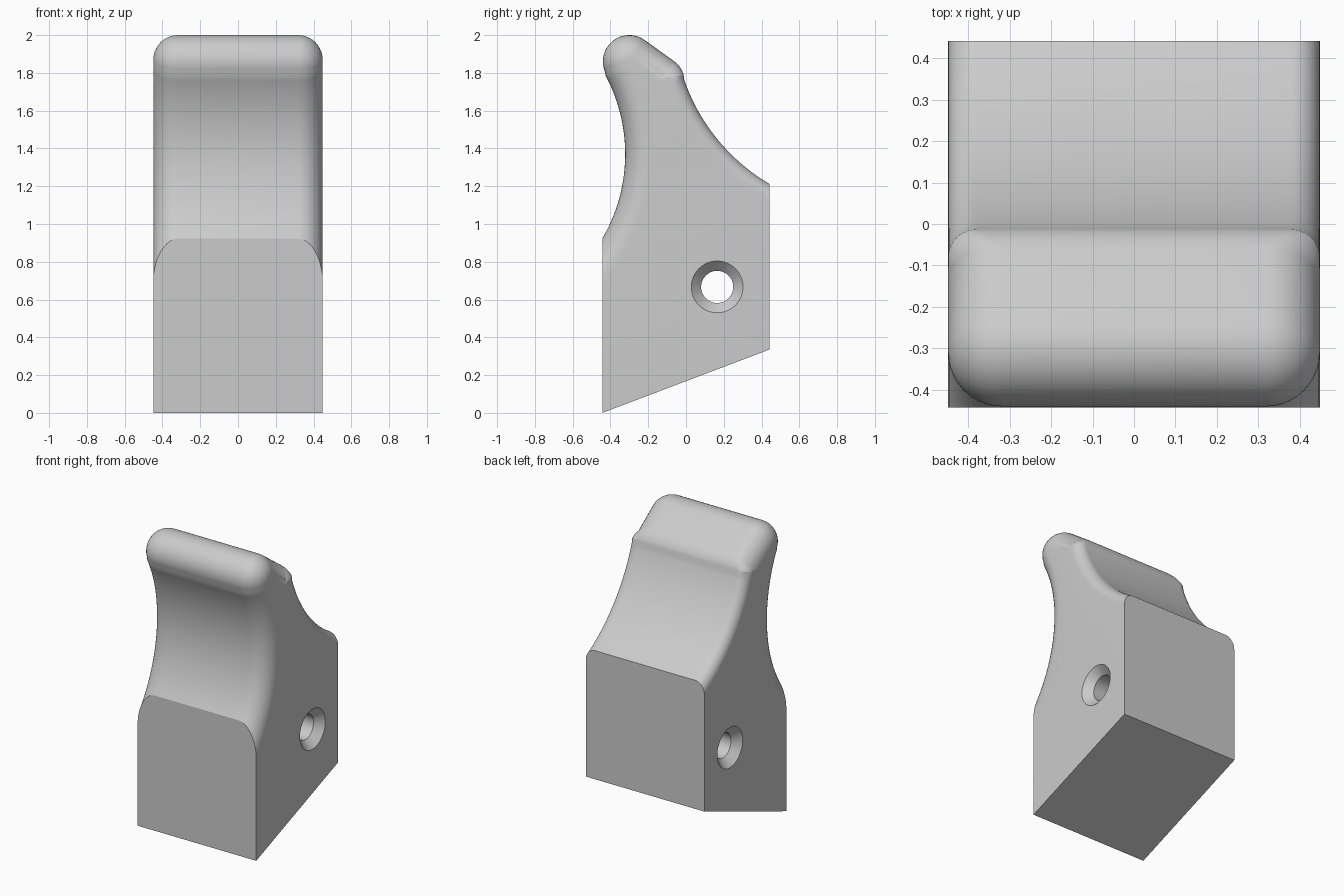
import bpy, bmesh, math
from mathutils import Vector

if "Cube" in bpy.data.objects:
    bpy.data.objects.remove(bpy.data.objects["Cube"])

W, YF, YB = 0.448, -0.443, 0.441      # half width, front plane, back plane
R_BIG, R_SMALL = 0.13, 0.07           # edge rounding at the front/top and at the back


def arc(cy, cz, rad, a0, a1, n, sign, r0, r1):
    """Arc samples: (y, z, outward normal y, z, rounding radius)."""
    out = []
    for i in range(n + 1):
        t = i / n
        a = math.radians(a0 + (a1 - a0) * t)
        c, s = math.cos(a), math.sin(a)
        out.append((cy + rad * c, cz + rad * s, sign * c, sign * s, r0 + (r1 - r0) * t))
    return out


# Upper contour: concave front, round tip, sloped top, soft corner, concave back
contour = arc(-1.207, 1.37, 0.885, -50, 28, 40, -1, R_BIG, R_BIG)
contour += arc(-0.30, 1.86, 0.14, 208, 53, 28, 1, R_BIG, R_BIG)[1:]
contour += arc(-0.142, 1.752, 0.135, 53, 17.5, 10, 1, R_BIG, R_SMALL)
contour += arc(0.964, 2.10, 1.03, 197.5, 250, 32, -1, R_SMALL, R_SMALL)[1:]

# Sweep the rounded cross-section along the contour
bm = bmesh.new()
STEPS = 10
rows = []
for y, z, ny, nz, r in contour:
    half = []
    for k in range(STEPS + 1):
        a = math.pi / 2 * k / STEPS
        d = r * (1 - math.cos(a))
        half.append((W - r + r * math.sin(a), y - ny * d, z - nz * d))
    pts = [(-x, yy, zz) for x, yy, zz in reversed(half)] + half
    rows.append([bm.verts.new(p) for p in pts])
for a, b in zip(rows, rows[1:]):
    for i in range(len(a) - 1):
        bm.faces.new((a[i], a[i + 1], b[i + 1], b[i]))

# Close the sides, ends and underside
fl, fr = (bm.verts.new((x, -0.6, -0.3)) for x in (-W, W))
bl, br = (bm.verts.new((x, 0.6, -0.3)) for x in (-W, W))
bm.faces.new([r[0] for r in rows] + [bl, fl])
bm.faces.new([r[-1] for r in rows] + [br, fr])
bm.faces.new(rows[0] + [fr, fl])
bm.faces.new(rows[-1] + [br, bl])
bm.faces.new((fl, fr, br, bl))

# Trim to the flat front, back and slanted bottom
for co, no in (((0, YF, 0), (0, -1, 0)), ((0, YB, 0), (0, 1, 0)),
               ((0, YF, 0), (0, 0.335, YF - YB))):
    bmesh.ops.bisect_plane(bm, geom=bm.verts[:] + bm.edges[:] + bm.faces[:], dist=1e-6,
                           plane_co=co, plane_no=Vector(no).normalized(), clear_outer=True)
    bmesh.ops.edgeloop_fill(bm, edges=[e for e in bm.edges if e.is_boundary])
bmesh.ops.recalc_face_normals(bm, faces=bm.faces[:])


def make_object(name, mesh_data):
    me = bpy.data.meshes.new(name)
    mesh_data.to_mesh(me)
    mesh_data.free()
    ob = bpy.data.objects.new(name, me)
    bpy.context.collection.objects.link(ob)
    return ob


body = make_object("hook_block", bm)

# Cross hole with a countersink on both sides
bm = bmesh.new()
SEG = 48
prof = [(-W - 0.05, 0.187), (-W + 0.052, 0.085), (W - 0.052, 0.085), (W + 0.05, 0.187)]
rings = [[bm.verts.new((x, 0.165 + r * math.cos(2 * math.pi * i / SEG),
                        0.667 + r * math.sin(2 * math.pi * i / SEG))) for i in range(SEG)]
         for x, r in prof]
for a, b in zip(rings, rings[1:]):
    for i in range(SEG):
        j = (i + 1) % SEG
        bm.faces.new((a[i], a[j], b[j], b[i]))
bm.faces.new(rings[0])
bm.faces.new(rings[-1])
bmesh.ops.recalc_face_normals(bm, faces=bm.faces[:])
cutter = make_object("hole_cutter", bm)
cutter.hide_render = True

bpy.context.view_layer.objects.active = body
body.select_set(True)
mod = body.modifiers.new("hole", 'BOOLEAN')
mod.operation, mod.solver, mod.object = 'DIFFERENCE', 'EXACT', cutter
bpy.ops.object.modifier_apply(modifier=mod.name)
bpy.data.objects.remove(cutter)

# Colour and shading
grey = bpy.data.materials.new("light_grey")
grey.diffuse_color = (0.6, 0.6, 0.6, 1)
grey.use_nodes = True
grey.node_tree.nodes["Principled BSDF"].inputs["Base Color"].default_value = grey.diffuse_color
body.data.materials.clear()
body.data.materials.append(grey)
bpy.ops.object.shade_smooth_by_angle(angle=math.radians(25))
